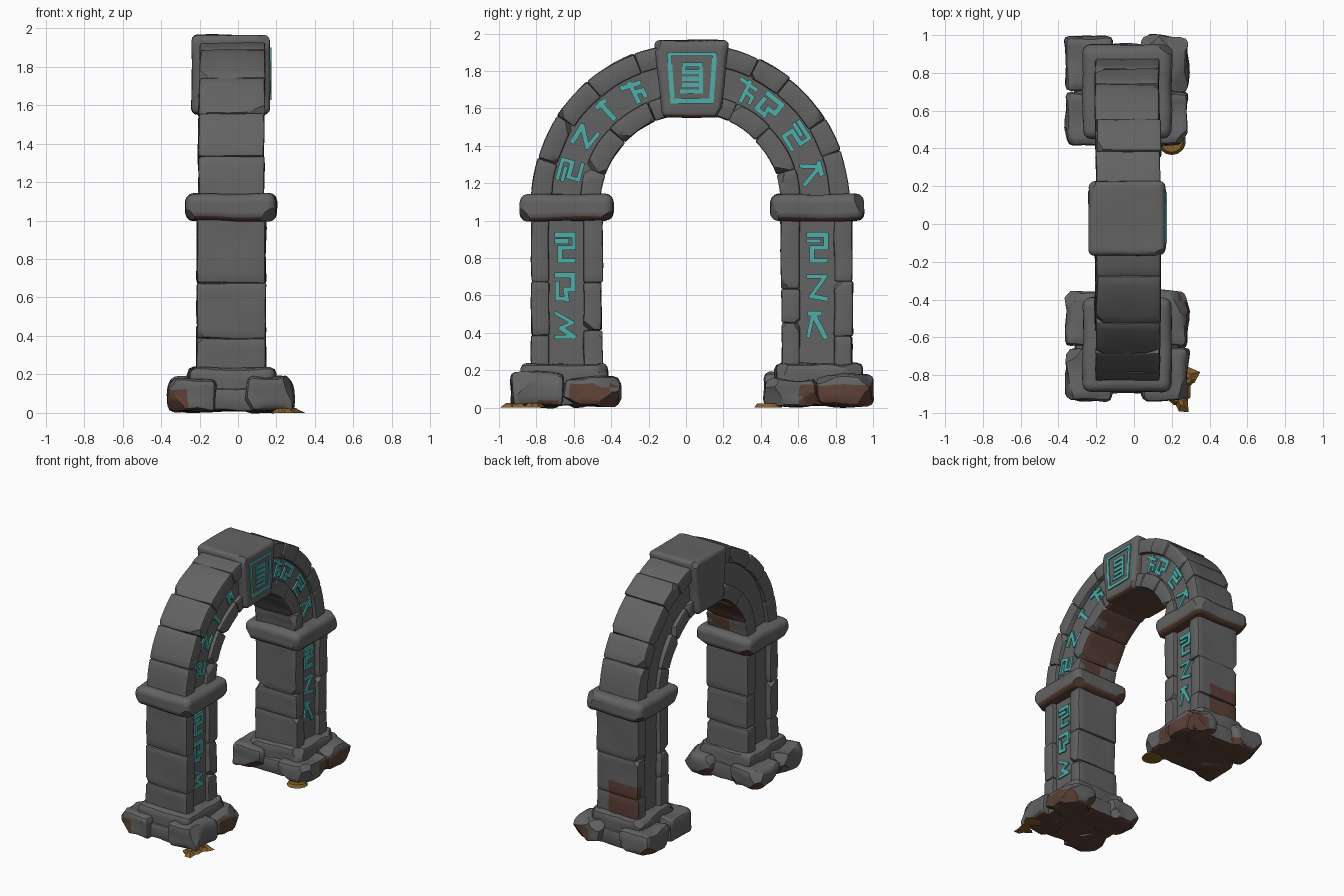
import bpy, bmesh, math, random
from mathutils import Vector, noise

if "Cube" in bpy.data.objects:
    bpy.data.objects.remove(bpy.data.objects["Cube"])

random.seed(7)
CY, CZ = 0.025, 1.09            # arch centre
X0, X1 = -0.207, 0.14           # depth of the rim stones
FLOOR0, FLOOR1 = -0.172, 0.105  # depth of the sunken panels


def material(name, rgb):
    m = bpy.data.materials.new(name)
    m.diffuse_color = (*rgb, 1)
    m.use_nodes = True
    m.node_tree.nodes["Principled BSDF"].inputs["Base Color"].default_value = m.diffuse_color
    return m


STONE = material("grey_stone", (0.125, 0.125, 0.127))
EARTH = material("brown_earth", (0.105, 0.052, 0.037))
TEAL = material("teal_inlay", (0.08, 0.42, 0.40))
OCHRE = material("ochre_leaf", (0.24, 0.115, 0.02))


def block(target, lo, hi, bevel=0.014, seg=2, chips=2, chip=0.03, amp=0.006,
          freq=6, step=0.05, warp=None):
    """Weathered box: bevelled, chipped at the corners, sliced, jittered, warped."""
    lo, hi = Vector(lo), Vector(hi)
    mid, half = (lo + hi) / 2, (hi - lo) / 2
    bm = bmesh.new()
    bmesh.ops.create_cube(bm, size=2)
    for v in bm.verts:
        v.co = Vector(a * b for a, b in zip(v.co, half))
    bmesh.ops.bevel(bm, geom=bm.edges[:], offset=bevel, segments=seg,
                    profile=0.5, affect='EDGES')

    def cut(co, no, clear):
        bmesh.ops.bisect_plane(bm, geom=bm.verts[:] + bm.edges[:] + bm.faces[:],
                               plane_co=co, plane_no=no, clear_outer=clear)
        if clear:
            bmesh.ops.holes_fill(bm, edges=[e for e in bm.edges if e.is_boundary], sides=0)

    for _ in range(chips):
        s = Vector([random.choice((-1, 1)) for _ in range(3)])
        n = Vector([a * random.uniform(0.35, 1) for a in s]).normalized()
        corner = Vector(a * b for a, b in zip(s, half))
        cut(corner - n * (bevel * 0.7 + random.uniform(0.4, 1) * chip), n, True)
    for ax in range(3):
        count = max(1, round(2 * half[ax] / step))
        for i in range(1, count):
            co, no = Vector(), Vector()
            no[ax] = 1
            co[ax] = -half[ax] + 2 * half[ax] * i / count
            cut(co, no, False)
    off = Vector([random.uniform(-50, 50) for _ in range(3)])
    for v in bm.verts:
        v.co = v.co + noise.noise_vector(v.co * freq + off) * amp + mid
        if warp:
            v.co = warp(v.co)
    bmesh.ops.recalc_face_normals(bm, faces=bm.faces[:])
    me = bpy.data.meshes.new("tmp")
    bm.to_mesh(me)
    bm.free()
    target.from_mesh(me)
    bpy.data.meshes.remove(me)


def finish(name, bm, mats, rule=None, angle=35):
    if rule:
        bm.normal_update()
        for f in bm.faces:
            f.material_index = int(rule(f.calc_center_median(), f.normal))
    me = bpy.data.meshes.new(name)
    bm.to_mesh(me)
    bm.free()
    for m in mats:
        me.materials.append(m)
    ob = bpy.data.objects.new(name, me)
    bpy.context.collection.objects.link(ob)
    bpy.ops.object.select_all(action='DESELECT')
    ob.select_set(True)
    bpy.context.view_layer.objects.active = ob
    bpy.ops.object.shade_smooth_by_angle(angle=math.radians(angle))


for side, py in (("left", -0.64), ("right", 0.70)):
    s = -1 if py < 0 else 1
    # pillar: sunken core between two columns of stacked stones
    bm = bmesh.new()
    block(bm, (FLOOR0, py - 0.15, 0.15), (FLOOR1, py + 0.15, 1.06), chips=0, amp=0.003)
    for k in (-1, 1):
        zs = [0.16, random.uniform(0.38, 0.48), random.uniform(0.6, 0.74), 1.05]
        for z0, z1 in zip(zs, zs[1:]):
            y0, y1 = sorted((py + k * 0.092, py + k * (0.19 + random.uniform(-0.005, 0.006))))
            block(bm, (X0 + random.uniform(-0.01, 0.004), y0, z0),
                  (X1 + random.uniform(-0.004, 0.008), y1, z1), bevel=0.011)
    finish(side + "_pillar", bm, (STONE, EARTH),
           lambda c, n: c.y > 0.86 and -0.22 < c.x < 0.06 and c.z < 0.5)

    # capital
    bm = bmesh.new()
    block(bm, (-0.272, py - 0.248, 1.0), (0.2, py + 0.25, 1.14), bevel=0.042, seg=3,
          chips=4, chip=0.025, amp=0.009)
    finish(side + "_capital", bm, (STONE, EARTH), lambda c, n: n.z < -0.6)

    # base: stepped plinth ringed with boulders
    bm = bmesh.new()
    by = py + 0.007 * s
    block(bm, (-0.26, by - 0.23, 0.08), (0.195, by + 0.23, 0.235), bevel=0.03,
          chips=6, chip=0.04, amp=0.015, freq=9)
    block(bm, (-0.31, by - 0.25, 0.012), (0.24, by + 0.25, 0.13), bevel=0.02, amp=0.012, freq=9)
    for x0, x1 in ((-0.36, -0.11), (0.04, 0.285)):
        for y0, y1 in ((-0.29, -0.01), (0.0, 0.29)):
            block(bm, (x0, by + y0, 0.01), (x1, by + y1, random.uniform(0.14, 0.19)),
                  bevel=0.03, chips=6, chip=0.045, amp=0.02, freq=8)

    def base_dirt(c, n):
        wet = -0.62 < c.y < -0.37 or 0.62 < c.y
        return (n.z < -0.5 or (c.x > 0.12 and wet and c.z < 0.12 and n.z < 0.7)
                or (c.x < -0.27 and c.z < 0.11 and c.y < -0.5 and n.y < -0.3))
    finish(side + "_base", bm, (STONE, EARTH), base_dirt)


# arch: sunken core ring with outer and inner rings of stones
def arch_block(bm, a0, a1, r0, r1, x0, x1, **kw):
    rm, am = (r0 + r1) / 2, math.radians(a0 + a1) / 2
    length = math.radians(a1 - a0) * rm

    def bend(p):
        a, r = am - p.y / rm, rm + p.z
        return Vector((p.x, CY + r * math.cos(a), CZ + r * math.sin(a)))
    block(bm, (x0, -length / 2, (r0 - r1) / 2), (x1, length / 2, (r1 - r0) / 2), warp=bend, **kw)


bm = bmesh.new()
arch_block(bm, 0, 180, 0.53, 0.81, FLOOR0, FLOOR1, chips=0, amp=0.003)
for r0, r1, count in ((0.745, 0.852, 5), (0.485, 0.592, 4)):
    for flip in (False, True):
        cuts = [0] + [84 * (i + random.uniform(-0.2, 0.2)) / count for i in range(1, count)] + [84]
        for a0, a1 in zip(cuts, cuts[1:]):
            if flip:
                a0, a1 = 180 - a1, 180 - a0
            j = random.uniform(-0.006, 0.006)
            arch_block(bm, a0, a1, r0 + (j if r0 < 0.6 else 0), r1 + (j if r0 > 0.6 else 0),
                       X0 + j + 0.004, X1 - 0.004 + j, bevel=0.01)


def arch_dirt(c, n):
    d = Vector((0, c.y - CY, c.z - CZ))
    return (d.length < 0.52 and n.dot(d.normalized()) < -0.6 and c.y < 0.1
            and noise.noise(c * 4) > -0.12)


finish("arch_ring", bm, (STONE, EARTH), arch_dirt)

# keystone: tapered towards the bottom
bm = bmesh.new()
block(bm, (-0.24, -0.2, 1.55), (0.166, 0.2, 1.965), bevel=0.03, seg=3, chips=3, chip=0.02,
      warp=lambda p: Vector((p.x, 0.03 + p.y * (0.78 + 0.22 * (p.z - 1.55) / 0.415), p.z)))
finish("keystone", bm, (STONE, EARTH), lambda c, n: n.z < -0.6)

# inlaid abstract marks: strokes in a unit square, placed by centre, turn and size
MARKS = {
    "hook": [[(-1, 1), (1, 1), (1, 0), (-0.6, 0), (-0.6, -1), (1, -1)], [(-1, 0.5), (0.2, 0.5)]],
    "step": [[(-1, 0.9), (0.9, 0.9), (0.9, -0.2), (0, -0.2), (0.2, -1)],
             [(-0.9, 0.3), (-0.9, -0.9), (0, -0.9)]],
    "peak": [[(-1, 0.9), (0.8, 0.2), (-0.5, -0.2), (1, -0.9), (-1, -0.9)]],
    "bolt": [[(-1, 0.8), (0.9, 0.8), (-0.7, -0.7), (1, -0.9)]],
    "fork": [[(0, 1), (0, -1)], [(-0.9, 0.9), (0.9, 0.6)], [(0, 0), (0.9, -0.2), (0.9, -0.8)]],
    "bar": [[(0, 1), (0, -1)], [(-0.5, 0.9), (0.5, 0.9)]],
    "tent": [[(-1, -0.8), (-0.5, 0.9), (0.9, -0.9)], [(-0.9, 0.9), (0.3, 0.9)]],
}


def strokes(bm, lines, cy, cz, turn, sy, sz, x, w=0.012):
    ca, sa = math.cos(turn), math.sin(turn)
    for line in lines:
        pts = [Vector((cy + u * sy * ca - v * sz * sa, cz + u * sy * sa + v * sz * ca))
               for u, v in line]
        for a, b in zip(pts, pts[1:]):
            d = (b - a).normalized()
            n = Vector((-d.y, d.x)) * w * random.uniform(0.85, 1.2)
            a2, b2 = a - d * w * 0.9, b + d * w * 0.9
            quad = [bm.verts.new((x - 0.009, *p)) for p in (a2 - n, b2 - n, b2 + n, a2 + n)]
            face = bm.faces.new(quad)
            top = bmesh.ops.extrude_face_region(bm, geom=[face])["geom"]
            for v in top:
                if isinstance(v, bmesh.types.BMVert):
                    v.co.x += 0.02
    bmesh.ops.recalc_face_normals(bm, faces=bm.faces[:])


bm = bmesh.new()
for py, names in ((-0.645, ("hook", "step", "peak")), (0.702, ("hook", "bolt", "tent"))):
    for name, z in zip(names, (0.855, 0.645, 0.44)):
        strokes(bm, MARKS[name], py, z, 0, 0.047, 0.07, FLOOR1)
for a, name in ((165, "hook"), (148, "bolt"), (132, "bar"), (117, "fork"),
                (64, "fork"), (51, "step"), (33, "hook"), (14, "tent")):
    t = math.radians(a)
    strokes(bm, MARKS[name], CY + 0.668 * math.cos(t), CZ + 0.668 * math.sin(t),
            t - math.pi / 2, 0.052, 0.055, FLOOR1)
frame = [[(-1, 1), (1, 1), (0.85, -1), (-0.85, -1), (-1, 1)],
         [(-0.35, 0.55), (0.4, 0.55), (0.4, -0.6), (-0.45, -0.6)],
         [(-0.35, 0.25), (0.4, 0.25)], [(-0.35, -0.05), (0.4, -0.05)],
         [(-0.35, 0.55), (-0.35, 0.25)], [(-0.35, -0.32), (0.4, -0.32)]]
strokes(bm, frame, 0.032, 1.765, 0, 0.122, 0.125, 0.164, 0.011)
finish("inlaid_marks", bm, (TEAL,))

# fallen leaves and a flat pebble beside the bases
bm = bmesh.new()
for x, y, turn, length in ((0.27, -0.80, 0.0, 0.085), (0.25, -0.945, -1.1, 0.065),
                           (0.22, -0.93, 2.8, 0.05), (0.29, -0.83, 0.9, 0.05),
                           (0.26, -0.90, -2.0, 0.07)):
    n0 = len(bm.verts)
    bmesh.ops.create_cone(bm, cap_ends=True, segments=5, radius1=1, radius2=0.35, depth=1)
    bm.verts.ensure_lookup_table()
    for v in bm.verts[n0:]:
        p = Vector((v.co.x * length, v.co.y * length * 0.6))
        v.co = (x + p.x * math.cos(turn) - p.y * math.sin(turn),
                y + p.x * math.sin(turn) + p.y * math.cos(turn),
                0.0 if v.co.z < 0 else 0.022 + 0.25 * abs(p.y))
finish("fallen_leaves", bm, (OCHRE,), angle=20)
bm = bmesh.new()
bmesh.ops.create_cone(bm, cap_ends=True, segments=14, radius1=0.075, radius2=0.06, depth=0.02)
bmesh.ops.translate(bm, verts=bm.verts[:], vec=(0.2, 0.44, 0.011))
finish("flat_pebble", bm, (OCHRE,))
